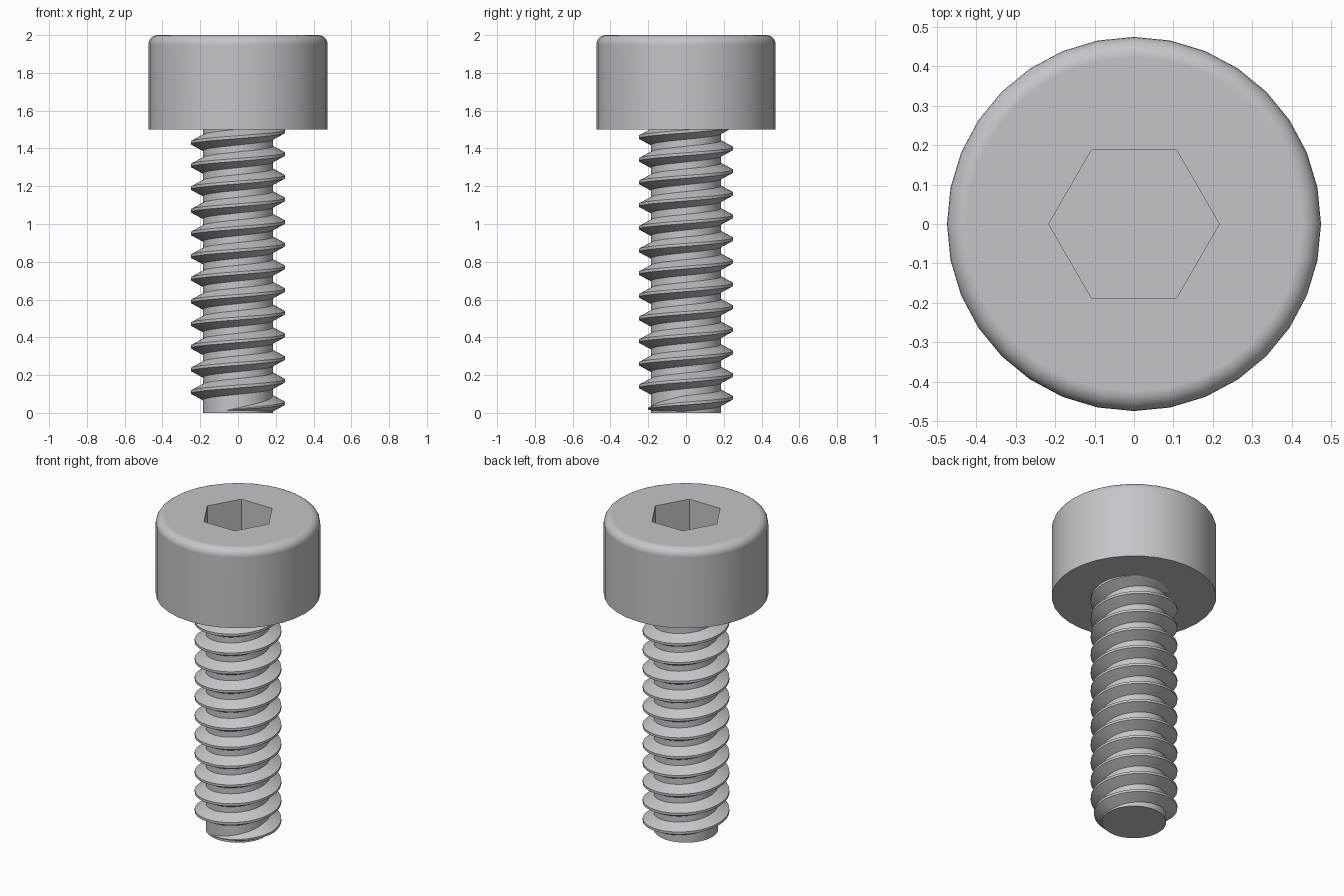
import bpy, bmesh, math

if "Cube" in bpy.data.objects:
    bpy.data.objects.remove(bpy.data.objects["Cube"])

HEAD_R, HEAD_Z, TOP_Z = 0.475, 1.5, 2.0
MAJOR, MINOR, PITCH = 0.25, 0.186, 0.12
SIDES = 32

steel = bpy.data.materials.new("light_steel")
steel.diffuse_color = (0.55, 0.56, 0.59, 1)
steel.use_nodes = True
steel.node_tree.nodes["Principled BSDF"].inputs["Base Color"].default_value = steel.diffuse_color


def cylinder(name, sides, radius, z0, z1, turn=0.0):
    mesh = bpy.data.meshes.new(name)
    bm = bmesh.new()
    ring = [2 * math.pi * i / sides + turn for i in range(sides)]
    low, high = [[bm.verts.new((radius * math.cos(a), radius * math.sin(a), z)) for a in ring]
                 for z in (z0, z1)]
    bm.faces.new(low[::-1])
    bm.faces.new(high)
    for i in range(sides):
        j = (i + 1) % sides
        bm.faces.new((low[i], low[j], high[j], high[i]))
    bm.to_mesh(mesh)
    bm.free()
    mesh.materials.append(steel)
    obj = bpy.data.objects.new(name, mesh)
    bpy.context.collection.objects.link(obj)
    return obj


def smooth(obj, degrees=30):
    bpy.ops.object.select_all(action='DESELECT')
    bpy.context.view_layer.objects.active = obj
    obj.select_set(True)
    bpy.ops.object.shade_smooth_by_angle(angle=math.radians(degrees))


# Head: cylinder with a rounded top rim
head = cylinder("head", SIDES, HEAD_R, HEAD_Z, TOP_Z)
bm = bmesh.new()
bm.from_mesh(head.data)
rim = [e for e in bm.edges if all(v.co.z > TOP_Z - 0.01 for v in e.verts)]
bmesh.ops.bevel(bm, geom=rim, offset=0.05, segments=6, profile=0.5, affect='EDGES')
bm.to_mesh(head.data)
bm.free()

# Hex socket cut into the head
cutter = cylinder("socket_cutter", 6, 0.2165, TOP_Z - 0.25, TOP_Z + 0.1)
cutter.hide_render = True
cut = head.modifiers.new("socket", 'BOOLEAN')
cut.operation, cut.object, cut.solver = 'DIFFERENCE', cutter, 'EXACT'
bpy.context.view_layer.objects.active = head
head.select_set(True)
bpy.ops.object.modifier_apply(modifier="socket")
bpy.data.objects.remove(cutter)
smooth(head)
flat = head.modifiers.new("flat_top_shading", 'WEIGHTED_NORMAL')
flat.keep_sharp = True

# Shank core
core = cylinder("shank_core", SIDES * 2, MINOR, 0, HEAD_Z + 0.02)
smooth(core)

# Thread: right-handed ridge that fades in at the tip and runs into the head
mesh = bpy.data.meshes.new("thread")
bm = bmesh.new()
start, step = math.radians(-110), 2 * math.pi / 48
count = int(((HEAD_Z - 0.03) / PITCH * 2 * math.pi - start) / step) + 6
rows = []
for i in range(count):
    a = start + i * step
    fade = min(1.0, 0.02 + (a - start) / -start)
    mid = 0.05 + PITCH * a / (2 * math.pi)
    crest = MINOR + (MAJOR - MINOR) * fade
    section = ((MINOR - 0.006, -0.045), (crest, -0.0075), (crest, 0.0075), (MINOR - 0.006, 0.045))
    rows.append([bm.verts.new((r * math.cos(a), r * math.sin(a), max(0, mid + dz * fade)))
                 for r, dz in section])
for p, q in zip(rows, rows[1:]):
    for k in range(4):
        n = (k + 1) % 4
        bm.faces.new((p[k], q[k], q[n], p[n]))
bm.faces.new(rows[0])
bm.faces.new(rows[-1][::-1])
bmesh.ops.recalc_face_normals(bm, faces=bm.faces)
bm.to_mesh(mesh)
bm.free()
mesh.materials.append(steel)
thread = bpy.data.objects.new("thread", mesh)
bpy.context.collection.objects.link(thread)
smooth(thread)
